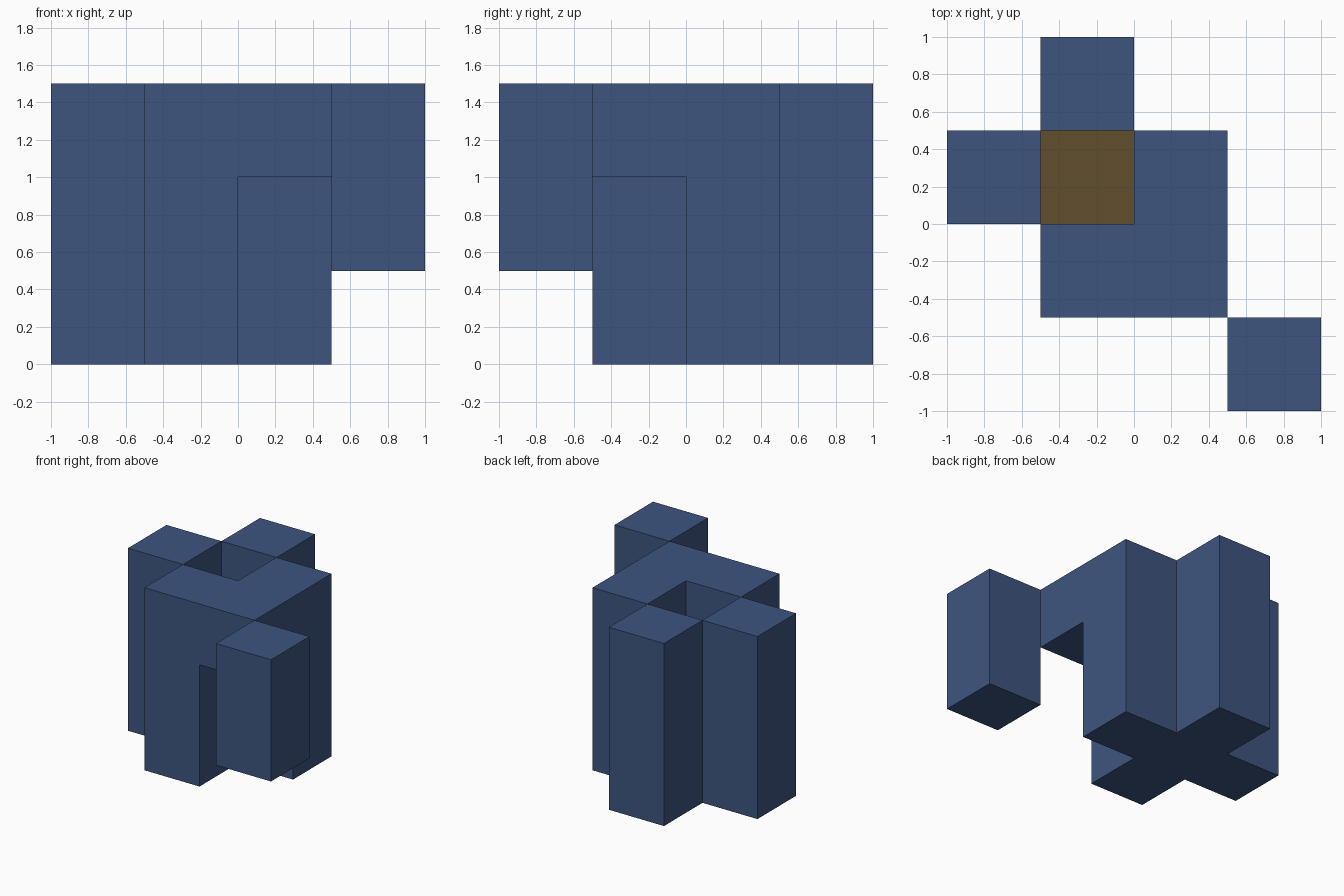
import bpy, bmesh
from mathutils import Vector

if "Cube" in bpy.data.objects:
    bpy.data.objects.remove(bpy.data.objects["Cube"])

S = 0.5  # size of one cube cell


def material(name, rgb):
    m = bpy.data.materials.new(name)
    m.diffuse_color = (*rgb, 1.0)
    m.use_nodes = True
    m.node_tree.nodes["Principled BSDF"].inputs["Base Color"].default_value = m.diffuse_color
    return m


navy = material("navy_blue", (0.048, 0.091, 0.212))
brown = material("dark_brown", (0.117, 0.074, 0.026))


def column(x, y, z0, z1):
    """Cells of a vertical column at grid position x, y."""
    return {(x, y, z) for z in range(z0, z1)}


def block_object(name, cells, is_brown=lambda c, n: False):
    """Outer skin of a set of cells, with flat areas merged."""
    bm = bmesh.new()
    for cell in sorted(cells):
        centre = (Vector(cell) + Vector((0.5, 0.5, 0.5))) * S
        for axis in range(3):
            for sign in (-1, 1):
                nb = list(cell)
                nb[axis] += sign
                if tuple(nb) in cells:
                    continue
                n, u, v = Vector(), Vector(), Vector()
                n[axis] = sign
                u[(axis + 1) % 3] = sign
                v[(axis + 2) % 3] = 1
                corners = [(-1, -1), (1, -1), (1, 1), (-1, 1)]
                f = bm.faces.new([bm.verts.new(centre + (n + u * a + v * b) * S / 2)
                                  for a, b in corners])
                f.material_index = int(is_brown(cell, n))
    bmesh.ops.remove_doubles(bm, verts=bm.verts, dist=0.0001)
    bmesh.ops.dissolve_limit(bm, angle_limit=0.01, verts=bm.verts, edges=bm.edges,
                             delimit={'MATERIAL'})
    mesh = bpy.data.meshes.new(name)
    bm.to_mesh(mesh)
    bm.free()
    mesh.materials.append(navy)
    mesh.materials.append(brown)
    obj = bpy.data.objects.new(name, mesh)
    bpy.context.collection.objects.link(obj)
    return obj


# Four full-height columns around a well, plus the raised bridge at the corner
PIT = (-1, 0)
body = column(*PIT, 0, 1) | column(0, -1, 2, 3)
for dx, dy in ((-1, 0), (1, 0), (0, -1), (0, 1)):
    body |= column(PIT[0] + dx, PIT[1] + dy, 0, 3)

# The floor of the well is brown
block_object("column_cluster", body, lambda c, n: c[:2] == PIT and n.z > 0.5)

# Hanging block joined to the bridge along one edge
block_object("hanging_block", column(1, -2, 1, 3))
